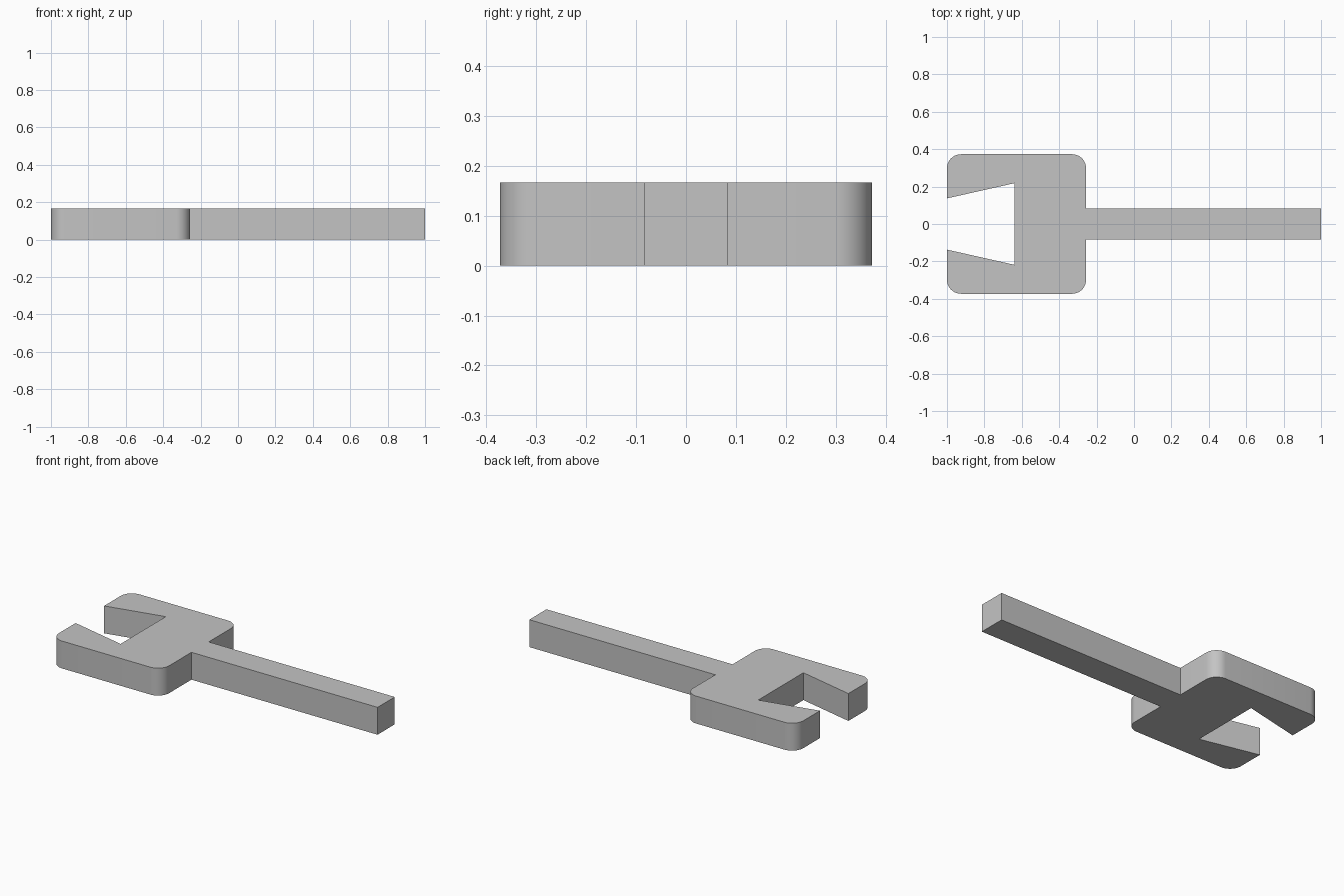
import bpy
import bmesh
from math import sin, cos, pi, radians

cube = bpy.data.objects.get("Cube")
if cube:
    bpy.data.objects.remove(cube, do_unlink=True)

THICKNESS = 0.167
HEAD_BACK, HEAD_FRONT, HEAD_HALF = -1.0, -0.256, 0.373
RADIUS, STEPS = 0.075, 10
HANDLE_END, HANDLE_HALF = 1.0, 0.083


def rounded_corner(cx, cy, start):
    """Quarter arc, counter-clockwise from the start angle."""
    return [(cx + RADIUS * cos(start + pi / 2 * i / STEPS),
             cy + RADIUS * sin(start + pi / 2 * i / STEPS))
            for i in range(STEPS + 1)]


# Upper half of the outline: handle, rounded head, tapered slot
half = [(HANDLE_END, HANDLE_HALF), (HEAD_FRONT, HANDLE_HALF)]
half += rounded_corner(HEAD_FRONT - RADIUS, HEAD_HALF - RADIUS, 0)
half += rounded_corner(HEAD_BACK + RADIUS, HEAD_HALF - RADIUS, pi / 2)
half += [(HEAD_BACK, 0.137), (-0.64, 0.218)]
outline = half + [(x, -y) for x, y in reversed(half)]

# Extrude the mirrored outline into one solid
bm = bmesh.new()
base = bm.faces.new([bm.verts.new((x, y, 0)) for x, y in outline])
top = bmesh.ops.extrude_face_region(bm, geom=[base], use_keep_orig=True)
bmesh.ops.translate(bm, vec=(0, 0, THICKNESS),
                    verts=[v for v in top["geom"] if isinstance(v, bmesh.types.BMVert)])
bmesh.ops.recalc_face_normals(bm, faces=bm.faces)
mesh = bpy.data.meshes.new("slotted_head_and_handle")
bm.to_mesh(mesh)
bm.free()

# Plain grey material
grey = bpy.data.materials.new("grey")
grey.use_nodes = True
colour = (0.55, 0.55, 0.55, 1)
grey.diffuse_color = colour
grey.node_tree.nodes["Principled BSDF"].inputs["Base Color"].default_value = colour
mesh.materials.append(grey)

tool = bpy.data.objects.new("slotted_head_and_handle", mesh)
bpy.context.collection.objects.link(tool)
bpy.ops.object.select_all(action="DESELECT")
tool.select_set(True)
bpy.context.view_layer.objects.active = tool
bpy.ops.object.shade_smooth_by_angle(angle=radians(30))
